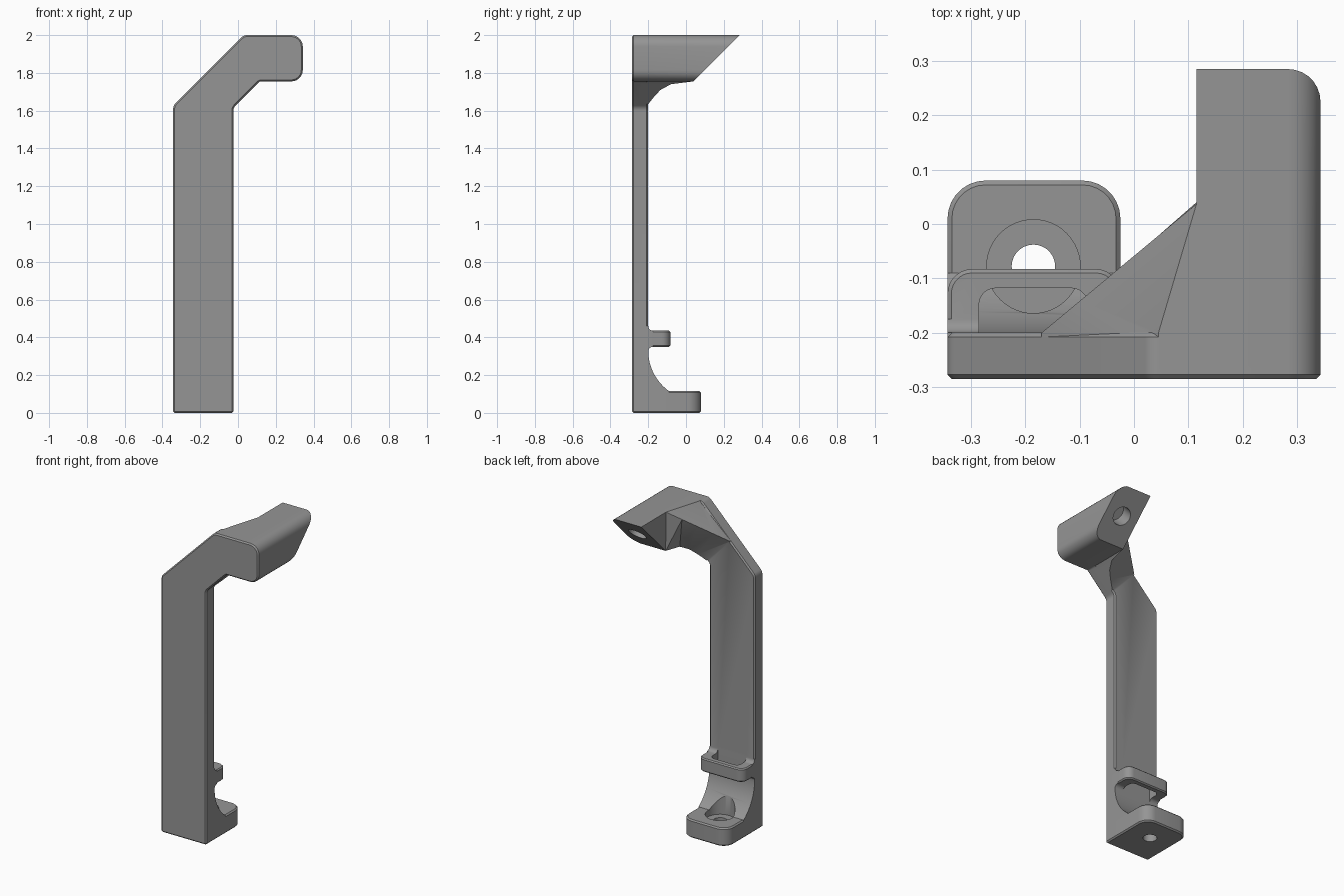
import bpy, bmesh, math
from mathutils import Vector, Matrix

if "Cube" in bpy.data.objects:
    bpy.data.objects.remove(bpy.data.objects["Cube"])

grey = bpy.data.materials.new("mid_grey")
grey.diffuse_color = (0.3, 0.3, 0.3, 1)
grey.use_nodes = True
grey.node_tree.nodes["Principled BSDF"].inputs["Base Color"].default_value = grey.diffuse_color


def make(name, verts, faces):
    bm = bmesh.new()
    vs = [bm.verts.new(v) for v in verts]
    for f in faces:
        bm.faces.new([vs[i] for i in f])
    bmesh.ops.recalc_face_normals(bm, faces=bm.faces)
    me = bpy.data.meshes.new(name)
    bm.to_mesh(me)
    bm.free()
    me.materials.append(grey)
    ob = bpy.data.objects.new(name, me)
    bpy.context.collection.objects.link(ob)
    return ob


def rounded(points, seg=7):
    """Polygon of (u, v, radius) with its corners rounded."""
    out = []
    for i, (u, v, r) in enumerate(points):
        p = Vector((u, v))
        if r == 0:
            out.append(p)
            continue
        a = (Vector(points[i - 1][:2]) - p).normalized()
        b = (Vector(points[(i + 1) % len(points)][:2]) - p).normalized()
        half = a.angle(b) / 2
        c = p + (a + b).normalized() * (r / math.sin(half))
        s, e = p + a * (r / math.tan(half)) - c, p + b * (r / math.tan(half)) - c
        sweep = s.angle(e)
        for k in range(seg + 1):
            t = k / seg
            out.append(c + (s * math.sin((1 - t) * sweep) + e * math.sin(t * sweep)) / math.sin(sweep))
    return out


def prism(name, start, end):
    n = len(start)
    faces = [range(n), range(n, 2 * n)]
    faces += [(i, (i + 1) % n, n + (i + 1) % n, n + i) for i in range(n)]
    return make(name, start + end, faces)


def apply(ob):
    dg = bpy.context.evaluated_depsgraph_get()
    me = bpy.data.meshes.new_from_object(ob.evaluated_get(dg))
    ob.modifiers.clear()
    ob.data = me


def chamfer(ob, width):
    m = ob.modifiers.new("chamfer", 'BEVEL')
    m.width, m.segments = width, 1
    m.limit_method, m.angle_limit = 'ANGLE', math.radians(40)
    apply(ob)
    return ob


def combine(ob, other, op):
    m = ob.modifiers.new(op, 'BOOLEAN')
    m.object, m.operation, m.solver = other, op, 'EXACT'
    apply(ob)
    bpy.data.objects.remove(other)


def plan(name, pts, z0, z1):
    p = rounded(pts)
    return prism(name, [(u, v, z0) for u, v in p], [(u, v, z1) for u, v in p])


def cove(name, arc):
    """Concave fillet against the back of the arm, across its width."""
    side = [(-0.25, arc[0][1])] + arc + [(-0.25, arc[-1][1])]
    return prism(name, [(L, y, z) for y, z in side], [(R, y, z) for y, z in side])


def cylinder(name, r, depth, matrix):
    bm = bmesh.new()
    bmesh.ops.create_cone(bm, cap_ends=True, segments=48, radius1=r, radius2=r, depth=depth, matrix=matrix)
    me = bpy.data.meshes.new(name)
    bm.to_mesh(me)
    bm.free()
    me.materials.append(grey)
    ob = bpy.data.objects.new(name, me)
    bpy.context.collection.objects.link(ob)
    ob.hide_render = True
    return ob


L, R = -0.343, -0.025
FRONT, BACK = -0.285, -0.2

# Bent flat arm
outline = rounded([(L, 0, 0), (R, 0, 0), (R, 1.615, 0.04), (0.115, 1.755, 0.02),
                   (0.343, 1.755, 0.06), (0.343, 2, 0.06), (0.03, 2, 0.04), (L, 1.627, 0.04)])
arm = chamfer(prism("bracket_arm", [(x, FRONT, z) for x, z in outline],
                    [(x, BACK, z) for x, z in outline]), 0.008)

# Head with its back cut at 45 degrees
hp = rounded([(0.115, 1.755, 0), (0.343, 1.755, 0.06), (0.343, 2, 0.06), (0.115, 2, 0)])
head = prism("head", [(x, -0.26, z) for x, z in hp], [(x, z - 1.715, z) for x, z in hp])
combine(arm, head, 'UNION')

# Twisted gusset between head and arm
low = [(-0.005, -0.2, 1.635), (0.035, -0.168, 1.675), (0.07, -0.135, 1.71),
       (0.1, -0.08, 1.74), (0.115, 0.04, 1.755)]
a, b = Vector((-0.17, -0.2, 1.8)), Vector((0.115, 0.037, 2))
top = [tuple(a.lerp(b, t)) for t in (0, 0.25, 0.5, 0.75, 1)]
n = len(low)
F = -0.24
verts = top + low + [(x, F, z) for x, y, z in low]
verts += [(0.045, -0.2, 2), (0.045, F, 2), (0.115, F, 2), (-0.17, F, 1.8)]
C, FC, FT, FA = range(3 * n, 3 * n + 4)
faces = [(0, C, FC, FA), (C, n - 1, FT, FC), (n - 1, 2 * n - 1, 3 * n - 1, FT),
         (0, FA, 2 * n, n), [FA, FC, FT] + list(range(3 * n - 1, 2 * n - 1, -1))]
for i in range(n - 1):
    faces += [(i, i + 1, n + i + 1), (i, n + i + 1, n + i), (C, i, i + 1),
              (n + i, n + i + 1, 2 * n + i + 1, 2 * n + i)]
combine(arm, make("gusset", verts, faces), 'UNION')

# Foot with rounded back corners
foot = plan("foot", [(L, -0.26, 0), (R, -0.26, 0), (R, 0.08, 0.07), (L, 0.08, 0.07)], 0, 0.115)
combine(arm, chamfer(foot, 0.008), 'UNION')

# Large cove above the foot
rad = 0.265
arc = []
for k in range(13):
    t = math.radians(54.2) * k / 12
    arc.append((BACK + rad * (1 - math.cos(t)), 0.33 - rad * math.sin(t)))
arc.append((arc[-1][0], 0.1))
combine(arm, cove("foot_cove", arc), 'UNION')

# Cable loop and the small fillets joining it to the arm
loop = plan("loop", [(L, -0.26, 0), (R, -0.26, 0), (R, -0.083, 0.045), (L, -0.083, 0.045)], 0.35, 0.435)
combine(arm, chamfer(loop, 0.007), 'UNION')
for edge, s in ((0.435, 1), (0.35, -1)):
    r = 0.025
    arc = [(BACK + r, edge - s * 0.01)]
    for k in range(7):
        t = math.pi / 2 * k / 6
        arc.append((BACK + r - r * math.sin(t), edge + s * r * (1 - math.cos(t))))
    combine(arm, cove("loop_fillet", arc), 'UNION')

# Slot through the loop
slot = plan("slot_cutter", [(-0.285, BACK, 0), (-0.085, BACK, 0), (-0.085, -0.118, 0.03),
                            (-0.285, -0.118, 0.03)], 0.322, 0.48)
combine(arm, slot, 'DIFFERENCE')

# Screw hole and counterbore in the foot
for r, z0, z1 in ((0.086, 0.075, 0.345), (0.04, -0.1, 0.1)):
    cutter = cylinder("screw_cutter", r, z1 - z0, Matrix.Translation((-0.185, -0.078, (z0 + z1) / 2)))
    combine(arm, cutter, 'DIFFERENCE')

# Blind hole square to the slanted head face
m = Matrix.Translation((0.228, 0.163, 1.878)) @ Matrix.Rotation(math.radians(45), 4, 'X')
combine(arm, cylinder("head_cutter", 0.056, 0.18, m), 'DIFFERENCE')

bpy.context.view_layer.objects.active = arm
arm.select_set(True)
bpy.ops.object.shade_smooth_by_angle(angle=math.radians(30))
